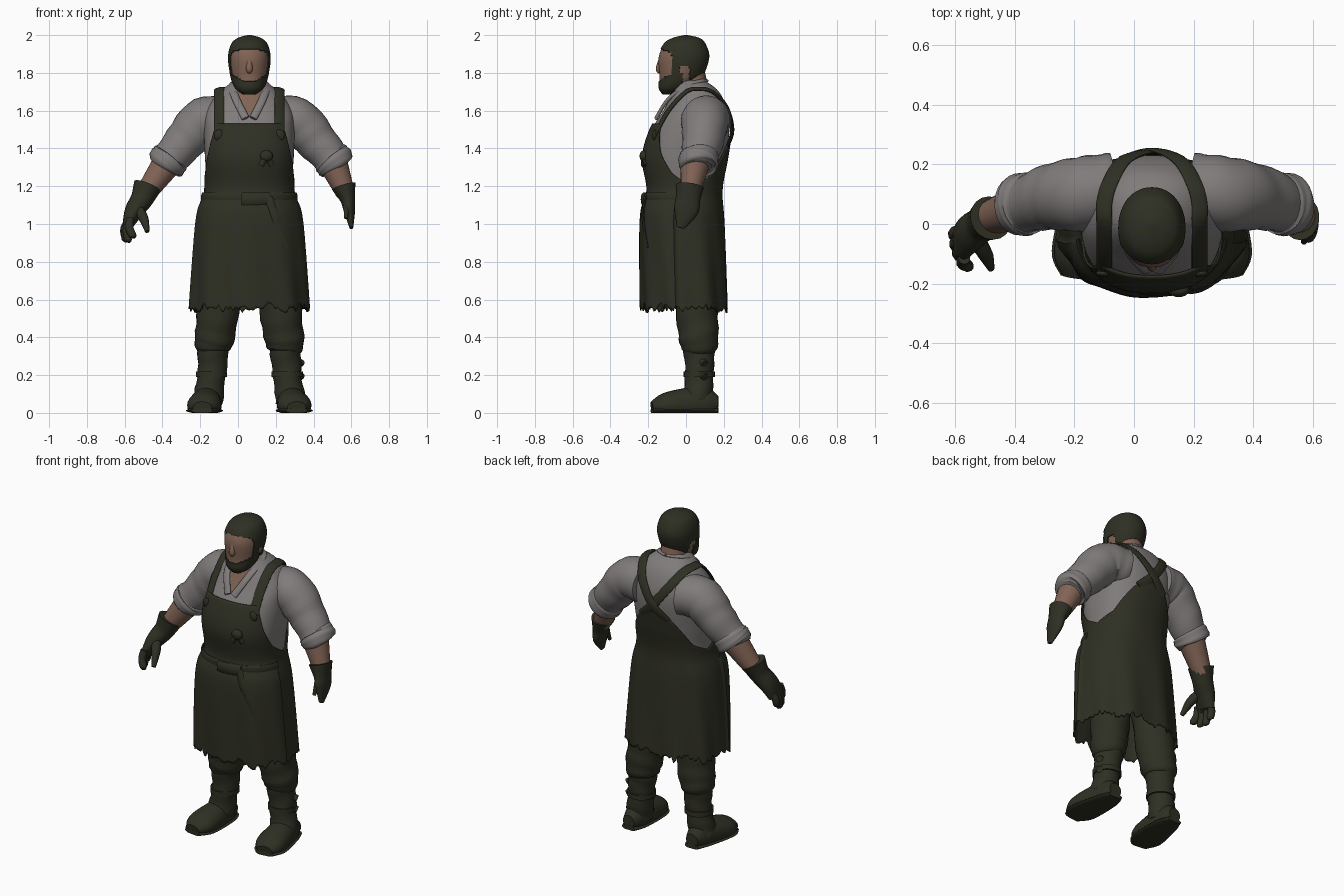
import bpy, bmesh, math, random
from mathutils import Vector

rnd = random.Random(4)
if "Cube" in bpy.data.objects:
    bpy.data.objects.remove(bpy.data.objects["Cube"], do_unlink=True)

CENTRE = .06
UP, DEPTH = Vector((0, 0, 1)), Vector((0, 1, 0))
parts = []


def material(name, *rgb):
    m = bpy.data.materials.new(name)
    m.use_nodes = True
    m.diffuse_color = (*rgb, 1)
    m.node_tree.nodes["Principled BSDF"].inputs["Base Color"].default_value = m.diffuse_color
    return m


OLIVE = material("dark_olive", .028, .029, .017)
SHIRT = material("shirt_grey", .22, .2, .2)
SKIN = material("skin", .22, .125, .09)


def smooth(points, steps=6):
    """Catmull-Rom resampling of rows of numbers."""
    padded = [points[0], *points, points[-1]]
    result = []
    for i in range(len(points) - 1):
        for k in range(steps):
            t = k / steps
            result.append([b + t * ((c - a) + t * ((2 * a - 5 * b + 4 * c - d)
                           + t * (3 * b - a - 3 * c + d))) / 2
                           for a, b, c, d in zip(*padded[i:i + 4])])
    return result + [list(points[-1])]


def angles(count):
    return [math.tau * j / count for j in range(count)]


def loft(name, rings, materials, caps=True, rule=None, raised=None):
    """Skin closed rings; rule picks a material slot, raised lifts the faces of a slot."""
    bm = bmesh.new()
    rows = [[bm.verts.new(point) for point in ring] for ring in rings]
    for low, high in zip(rows, rows[1:]):
        for j in range(len(low)):
            bm.faces.new((low[j - 1], low[j], high[j], high[j - 1]))
    if caps:
        bm.faces.new(rows[0])
        bm.faces.new(rows[-1])
    bmesh.ops.recalc_face_normals(bm, faces=bm.faces)
    if rule:
        for face in bm.faces:
            face.material_index = rule(face.calc_center_median())
    if raised is not None:
        chosen = [face for face in bm.faces if face.material_index == raised]
        bmesh.ops.inset_region(bm, faces=chosen, thickness=.001, depth=.005, use_even_offset=True)
    mesh = bpy.data.meshes.new(name)
    bm.to_mesh(mesh)
    bm.free()
    ob = bpy.data.objects.new(name, mesh)
    bpy.context.collection.objects.link(ob)
    for mat in materials:
        mesh.materials.append(mat)
    parts.append(ob)
    return ob


def tube(name, points, mat, size=(), ref=lambda p: DEPTH, folds=0, sides=18):
    """Tube through (x, y, z) with radii along and across ref, per point or from size."""
    rows = [tuple(p) + tuple(size) for p in points]
    rows = smooth([row if len(row) > 4 else row + row[-1:] for row in rows])
    path = [Vector(row[:3]) for row in rows]
    rings = []
    for i, row in enumerate(rows):
        ahead = path[min(i + 1, len(path) - 1)]
        along = (ahead - path[max(i - 1, 0)]).normalized()
        out = ref(path[i])
        u = (out - along * out.dot(along)).normalized() * row[3]
        v = along.cross(u).normalized() * row[4]
        ring = []
        for a in angles(sides):
            swell = 1 + folds * math.sin(i * 1.5 + 2 * math.sin(a + i / 5))
            p = path[i] + (u * math.cos(a) + v * math.sin(a)) * swell
            p.z = max(p.z, 0)
            ring.append(p)
        rings.append(ring)
    return loft(name, rings, [mat])


def blob(name, centre, width, depth, height, mat):
    x, y, z = centre
    arcs = [math.pi * k / 6 for k in range(7)]
    rows = [(x, y, z + height * math.cos(t), depth * max(math.sin(t), .01), width * max(math.sin(t), .01))
            for t in arcs]
    return tube(name, rows, mat)


def mirror(points, spread=1):
    return [(CENTRE + (CENTRE - p[0]) * spread, *p[1:]) for p in points]


def row_at(table, height):
    for low, high in zip(table, table[1:]):
        if height <= high[0]:
            t = max(0, (height - low[0]) / (high[0] - low[0]))
            return [a + (b - a) * t for a, b in zip(low, high)]
    return table[-1]


# Body profile: height, half width, front, back
BODY = smooth([(.5, .295, -.21, .21), (1, .265, -.22, .19), (1.18, .225, -.195, .18), (1.35, .235, -.22, .21),
               (1.5, .24, -.18, .23), (1.6, .23, -.12, .22), (1.7, .155, -.07, .175), (1.76, .08, -.05, .1)])
BOXY = .85


def ring_point(row, angle, offset=0, power=BOXY):
    """Point on a boxy oval; angle zero faces the front."""
    z, half, front, back = row
    s, c = math.sin(angle), math.cos(angle)
    x = CENTRE + (half + offset) * math.copysign(abs(s) ** power, s)
    y = (front + back) / 2 - ((back - front) / 2 + offset) * math.copysign(abs(c) ** power, c)
    return Vector((x, y, z))


def on_body(x, z, offset=.012, behind=False):
    sine = min(.99, (abs(x - CENTRE) / row_at(BODY, z)[1]) ** (1 / BOXY))
    angle = math.asin(sine)
    y = ring_point(row_at(BODY, z), math.pi - angle if behind else angle, offset).y
    return (x, y, z)


def outward(p):
    return Vector(((p.x - CENTRE) * .4, p.y - .05, p.z - 1.5))


# Shirt torso with an open neck
def open_neck(p):
    return int(p.y < 0 and abs(p.x - CENTRE) < .4 * (p.z - 1.54))


loft("shirt_torso", [[ring_point(row, a) for a in angles(112)] for row in BODY if row[0] > 1.08],
     [SHIRT, SKIN], rule=open_neck)
collar = [on_body(.08, 1.56), on_body(.13, 1.66), (.15, 0, 1.73), (.125, .07, 1.755), (CENTRE, .1, 1.76)]
for side, points in (("left", collar), ("right", mirror(collar))):
    tube("collar_" + side, points, SHIRT, (.01, .021), outward)

# Apron shell: top edge by angle from the front, ragged hem
TOP = [(0, 1.53), (.7, 1.53), (1, 1.38), (1.3, 1.27), (1.7, 1.2), (2.2, 1.25), (2.7, 1.4), (3.2, 1.5)]


def apron_offset(angle, z):
    fold = max(0, 1.15 - z) * math.sin(9 * angle + 3 * z) / 80
    overlap = min(.012, max(0, 1.18 - z) / 8) if math.cos(angle) > .15 else 0
    return .01 + fold + overlap


columns, rows = [], 64
for angle in angles(144):
    top = row_at(TOP, min(angle, math.tau - angle))[1]
    hem = .56 + math.sin(7 * angle) / 80 + rnd.uniform(-.025, .015)
    heights = [hem + (top - hem) * k / rows for k in range(rows + 1)]
    columns.append([ring_point(row_at(BODY, z), angle, apron_offset(angle, z)) for z in heights])
apron = loft("apron", zip(*columns), [OLIVE], caps=False)
thickness = apron.modifiers.new("thickness", "SOLIDIFY")
thickness.thickness, thickness.offset = .008, 0

# Shoulder straps crossing on the back
for side, lift in (("right", .012), ("left", .018)):
    strap = [on_body(-.1, 1.47, .016), on_body(-.1, 1.6), (-.1, 0, 1.7), (-.1, .07, 1.715), (-.08, .14, 1.7),
             on_body(-.03, 1.62, .012, True), on_body(CENTRE, 1.5, lift, True), on_body(.15, 1.41, .01, True)]
    if side == "left":
        strap = mirror(strap)
    tube("strap_" + side, strap, OLIVE, (.008, .028), outward)
    blob("strap_buckle_" + side, strap[0], .028, .012, .03, OLIVE)

# Belt, buckle, hanging end and bib knot
waist = row_at(BODY, 1.14)
belt = [ring_point(waist, k / 7, .017) for k in range(-10, 11)]
tube("belt", belt, OLIVE, (.008, .026), lambda p: Vector((p.x - CENTRE, p.y, 0)))
tube("belt_buckle", [on_body(x, 1.13, .026) for x in (.02, .09, .17)], OLIVE, (.012, .036), sides=8)
tube("belt_end", [on_body(.16 + k * .03, 1.14 - k * .09, .03) for k in range(4)], OLIVE, (.009, .024), sides=8)
blob("bib_knot", on_body(.15, 1.36, .015), .035, .022, .03, OLIVE)
for x in (.12, .18):
    tube("knot_tail", [on_body(.15, 1.36, .02), on_body(x, 1.31, .015)], OLIVE, (.01, .016), sides=8)

# Sleeves with rolled cuffs
sleeve = [(-.06, .12, 1.55, .12), (-.18, .1, 1.545, .125), (-.28, .09, 1.44, .11), (-.38, .06, 1.32, .09)]
roll = [(-.34, .07, 1.37, .09), (-.36, .07, 1.345, .104), (-.385, .06, 1.315, .102), (-.395, .06, 1.3, .075)]
for name, points in (("sleeve", sleeve), ("sleeve_roll", roll)):
    tube(name + "_right", points, SHIRT, folds=.02, sides=28)
    tube(name + "_left", mirror(points, 1.04), SHIRT, folds=.02, sides=28)

# Forearms
tube("forearm_right", [(-.37, .06, 1.33, .08), (-.49, .02, 1.16, .055)], SKIN)
tube("forearm_left", [(.5, .05, 1.33, .08), (.57, .02, 1.16, .05)], SKIN)

# Right glove with open fingers
tube("glove_right", [(-.48, .02, 1.2, .075), (-.51, 0, 1.13, .06), (-.55, -.03, 1.07, .065, .05),
                     (-.58, -.06, 1, .065, .03), (-.58, -.06, .98, .04, .02)], OLIVE)
for k in range(4):
    root = Vector((-.57, -.015 - k / 30, 1.03))
    tip = root + Vector((-.035 + k * k / 180, -.03, -.1 - .03 * math.sin(k)))
    knuckle = root.lerp(tip, .5) + Vector((-.012, 0, 0))
    tube("finger_right", [(*root, .021), (*knuckle, .023), (*root.lerp(tip, .9), .02), (*tip, .008)], OLIVE, sides=10)
tube("thumb_right", [(-.53, -.05, 1.08, .028), (-.5, -.1, 1.03, .026), (-.48, -.15, .96, .012)], OLIVE, sides=10)

# Left glove with closed fingers
tube("glove_left", [(.56, .02, 1.2, .075, .065), (.58, .01, 1.13, .065, .04), (.59, 0, 1.07, .065, .03),
                    (.6, -.03, .98, .02, .01)], OLIVE)
tube("thumb_left", [(.58, -.03, 1.12, .022), (.57, -.06, 1.03, .01)], OLIVE, sides=10)

# Head with raised hair and beard
HEAD = smooth([(1.69, .03, -.12, -.07), (1.72, .07, -.14, 0), (1.78, .095, -.14, .08), (1.88, .108, -.145, .118),
               (1.95, .092, -.115, .1), (1.98, .06, -.07, .07), (1.995, .01, -.01, .01)], 9)


def hair_rule(p):
    side = abs(p.x - CENTRE)
    beard = p.z < 1.755 + 5 * side * side and p.y < -.02
    sideburn = -.075 < p.y < -.03
    back = p.y > .02 and p.z > 1.76
    crown = p.z > 1.925 - 2 * side * side or (p.z > 1.83 and p.y > -.05)
    return int(beard or sideburn or back or crown)


loft("head", [[ring_point(row, a, power=.95) for a in angles(72)] for row in HEAD], [SKIN, OLIVE],
     rule=hair_rule, raised=1)
tube("neck", [(CENTRE, .05, 1.64, .085), (CENTRE, .02, 1.82, .075)], SKIN)
tube("nose", [(CENTRE, -.13, 1.88, .012), (CENTRE, -.142, 1.82, .018), (CENTRE, -.135, 1.8, .008)], SKIN, sides=12)

# Trousers and boots
trouser = [(-.09, .05, .75, .12), (-.11, .06, .5, .11), (-.13, .07, .36, .1), (-.13, .07, .31, .07)]
shaft = [(-.13, .07, .35, .085), (-.14, .07, .2, .075), (-.16, .06, .06, .08)]
foot = [(-.16, .17, .05, .04), (-.16, .09, .05, .09, .07), (-.18, -.1, .04, .07, .09), (-.19, -.18, .03, .03, .05)]
sole = [(x, y, .012, .015, radii[-1] + .007) for x, y, z, *radii in foot]
for side, flip in (("right", list), ("left", mirror)):
    tube("trouser_leg_" + side, flip(trouser), OLIVE, folds=.03, sides=24)
    tube("boot_shaft_" + side, flip(shaft), OLIVE, folds=.04, sides=24)
    tube("boot_strap_" + side, flip([(-.14, .07, .22), (-.14, .07, .19)]), OLIVE, (.083,), sides=24)
    for name, points in (("boot_foot_", foot), ("boot_sole_", sole)):
        tube(name + side, flip(points), OLIVE, ref=lambda p: UP, sides=24)
for z in (.2, .27):
    tube("boot_tab", [(.31, .08, z + .01), (.34, .1, z - .01)], OLIVE, (.022, .018), sides=8)

# Smooth shading with sharp edges kept
bpy.ops.object.select_all(action="DESELECT")
for ob in parts:
    ob.select_set(True)
bpy.context.view_layer.objects.active = apron
bpy.ops.object.shade_smooth_by_angle(angle=math.radians(45))
